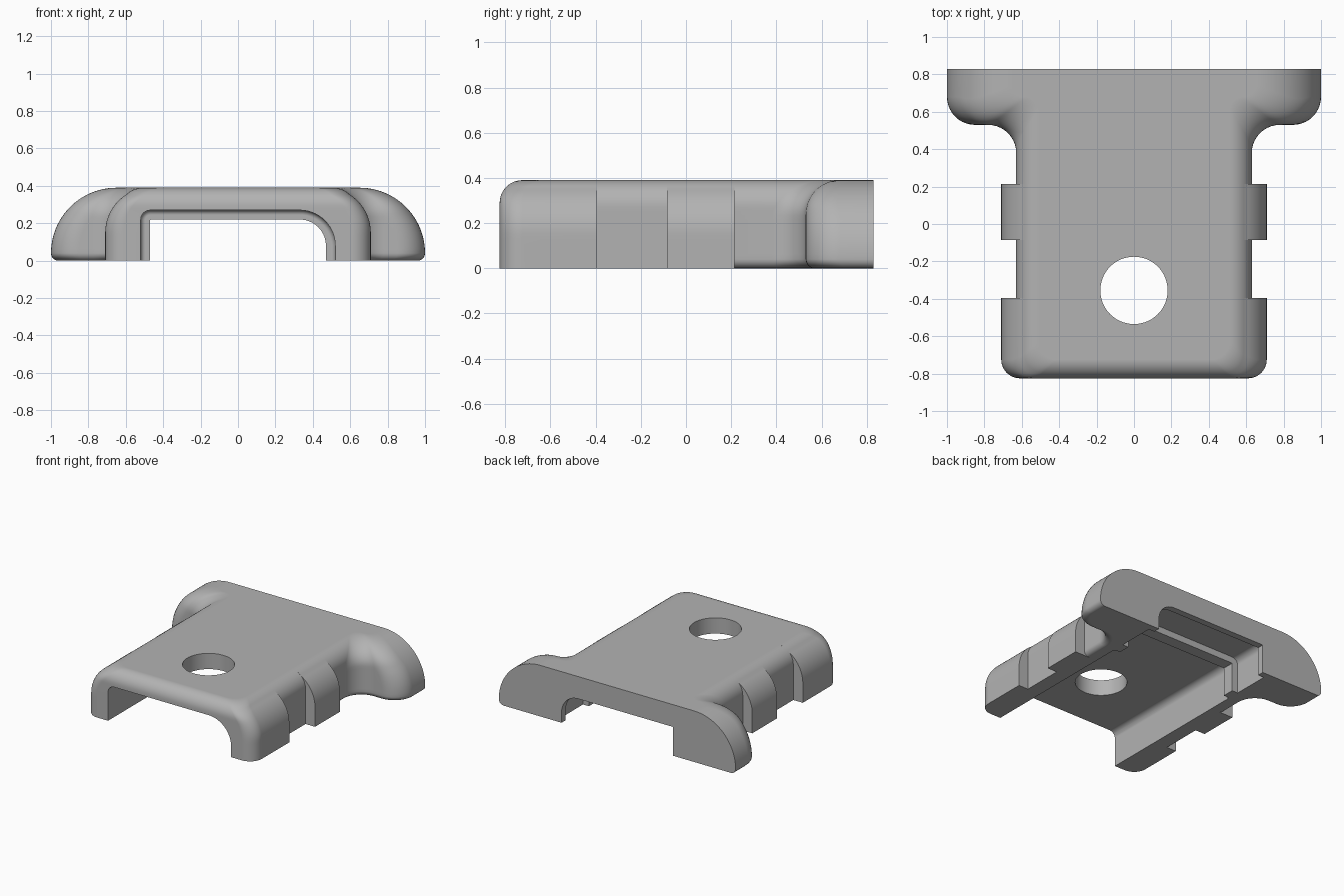
import bpy, bmesh
from math import sin, cos, pi, sqrt

cube = bpy.data.objects.get("Cube")
if cube:
    bpy.data.objects.remove(cube)

TOP = 0.39
BACK = 0.83

grey = bpy.data.materials.new("plain grey")
grey.use_nodes = True
colour = (0.45, 0.45, 0.45, 1)
grey.diffuse_color = colour
grey.node_tree.nodes["Principled BSDF"].inputs["Base Color"].default_value = colour


def arc(cx, cy, r, start, end, steps=10):
    """Points on a circular arc, angles in degrees."""
    angles = [(start + (end - start) * i / steps) * pi / 180 for i in range(steps + 1)]
    return [(cx + r * cos(a), cy + r * sin(a)) for a in angles]


def inset(z, r):
    """How far a top edge of fillet radius r has drawn in at height z."""
    h = max(0, z - (TOP - r))
    return r - sqrt(max(0, r * r - h * h))


def make_loft(name, rings):
    """Solid through a stack of equal-length closed rings."""
    bm = bmesh.new()
    loops = [[bm.verts.new(p) for p in ring] for ring in rings]
    for low, high in zip(loops, loops[1:]):
        for i in range(len(low)):
            j = (i + 1) % len(low)
            bm.faces.new((low[i], low[j], high[j], high[i]))
    bm.faces.new(loops[0][::-1])
    bm.faces.new(loops[-1])
    bmesh.ops.recalc_face_normals(bm, faces=bm.faces)
    mesh = bpy.data.meshes.new(name)
    bm.to_mesh(mesh)
    bm.free()
    obj = bpy.data.objects.new(name, mesh)
    bpy.context.collection.objects.link(obj)
    return obj


def plan_ring(z):
    """Plan outline at height z: front block, side grips, neck and rear flange."""
    neck = 0.63 - inset(z, 0.12)
    grip = max(0.71 - inset(z, 0.24), neck + 0.0005)
    front = -0.825 + inset(z, 0.1)
    under = 0.04 - sqrt(max(0, 0.04 ** 2 - max(0, 0.04 - z) ** 2))
    waist = neck - under
    end = 1 - inset(z, 0.35) - under
    shoulder = 0.53 + inset(z, 0.15) + under
    r = min(0.15, (end - waist) / 2 - 0.002)
    half = arc(grip - 0.1, front + 0.1, 0.1, -90, 0)
    half += [(grip, -0.395), (neck, -0.395), (neck, -0.085), (grip, -0.085)]
    half += [(grip, 0.215), (waist, 0.215)]
    half += arc(waist + r, shoulder - r, r, 180, 90)
    half += arc(end - r, shoulder + r, r, -90, 0)
    half += [(end, BACK)]
    return [(x, y, z) for x, y in half] + [(-x, y, z) for x, y in reversed(half)]


# Body: one loft, rounded under the flange and over the top
levels = [0.04 * (1 - cos(i * pi / 10)) for i in range(5)]
levels += [0.04 + (TOP - 0.04) * sin(i * pi / 48) for i in range(25)]
body = make_loft("clip_body", [plan_ring(z) for z in levels])


def channel(name, half, height, r_left, r_right, y0, y1):
    """Tunnel cutter with one tight and one wide upper corner."""
    section = [(-half, -0.1), (half, -0.1)]
    section += arc(half - r_right, height - r_right, r_right, 0, 90, 14)
    section += arc(r_left - half, height - r_left, r_left, 90, 180, 6)
    return make_loft(name, [[(x, y, z) for x, z in section] for y in (y0, y1)])


# Cutters: front channel, rear slot, narrow passage through rib and lip, hole
main = channel("front_channel", 0.52, 0.27, 0.05, 0.19, -1, 0.41)
bm = bmesh.new()
bm.from_mesh(main.data)
rim = [e for e in bm.edges if all(v.co.y > 0.4 for v in e.verts)]
bmesh.ops.bevel(bm, geom=rim, offset=0.025, segments=5, profile=0.5, affect='EDGES')
bm.to_mesh(main.data)
bm.free()
slot = channel("rear_slot", 0.52, 0.27, 0.05, 0.19, 0.5, 0.78)
passage = channel("passage", 0.47, 0.22, 0.004, 0.14, -1.1, 1)
hole = make_loft("hole", [[(x, y, z) for x, y in arc(0, -0.355, 0.18, 0, 360, 64)[:-1]]
                          for z in (-0.2, 0.6)])

cutters = [main, slot, passage, hole]
for cutter in cutters:
    cutter.hide_render = True
    mod = body.modifiers.new(cutter.name, 'BOOLEAN')
    mod.operation = 'DIFFERENCE'
    mod.solver = 'EXACT'
    mod.object = cutter

# Bake the cuts and remove the cutters
bpy.context.view_layer.update()
graph = bpy.context.evaluated_depsgraph_get()
cut_mesh = bpy.data.meshes.new_from_object(body.evaluated_get(graph))
body.modifiers.clear()
body.data = cut_mesh
for cutter in cutters:
    bpy.data.objects.remove(cutter)

body.data.materials.clear()
body.data.materials.append(grey)
bpy.ops.object.select_all(action='DESELECT')
body.select_set(True)
bpy.context.view_layer.objects.active = body
bpy.ops.object.shade_smooth_by_angle(angle=pi / 6)
weighted = body.modifiers.new("even_shading", 'WEIGHTED_NORMAL')
weighted.keep_sharp = True
